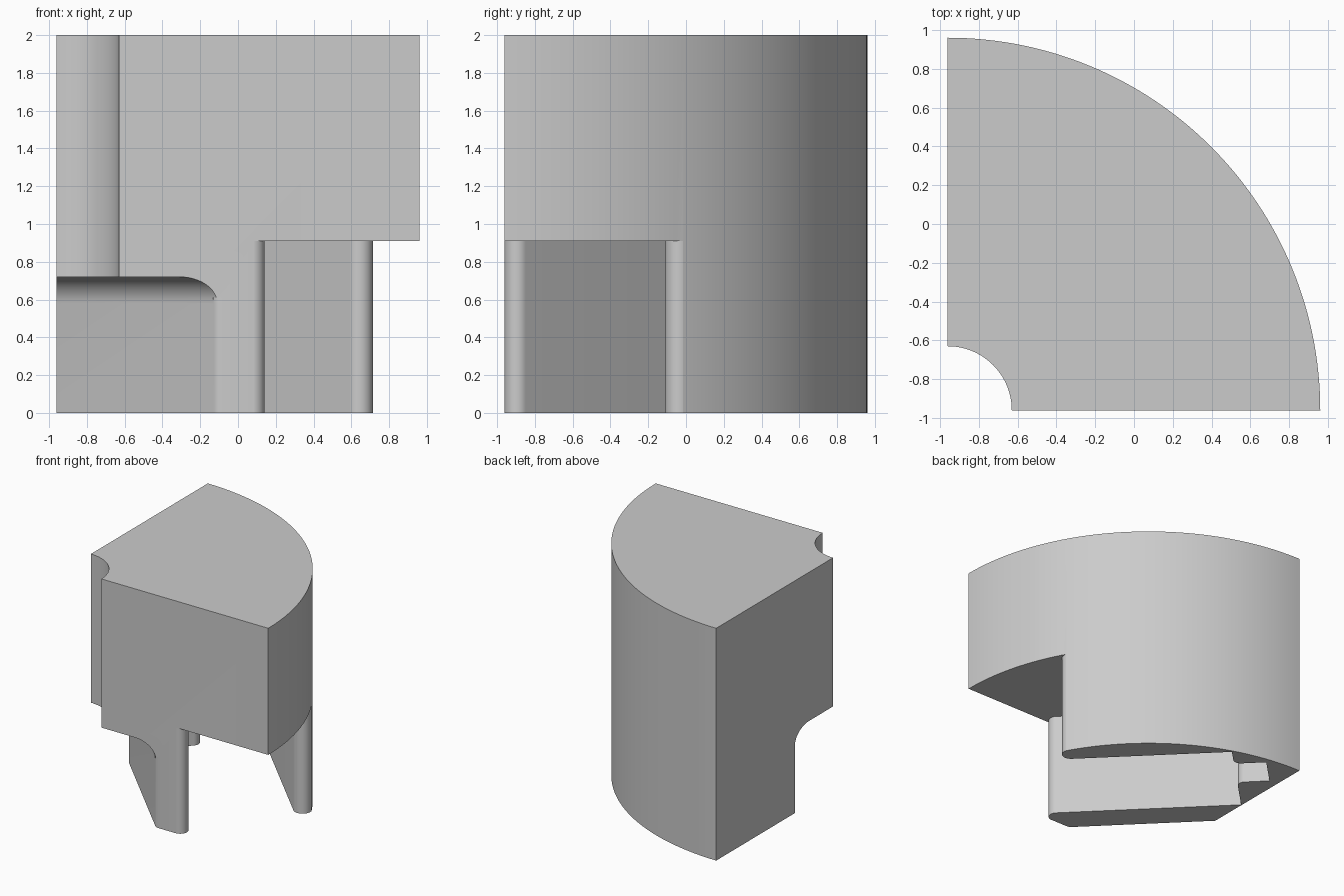
import bpy, math
from mathutils import Vector

cube = bpy.data.objects.get("Cube")
if cube:
    bpy.data.objects.remove(cube, do_unlink=True)

R2 = math.sqrt(2)
AX = -0.96            # axis of the quarter cylinder, in x and y

grey = bpy.data.materials.new("light_grey")
grey.use_nodes = True
grey.diffuse_color = (0.6, 0.6, 0.6, 1)
grey.node_tree.nodes["Principled BSDF"].inputs["Base Color"].default_value = (0.6, 0.6, 0.6, 1)


def arc(cx, cy, r, a0, a1, n=12):
    angles = [math.radians(a0 + (a1 - a0) * i / n) for i in range(n + 1)]
    return [(cx + r * math.cos(a), cy + r * math.sin(a)) for a in angles]


def diag(w, t):
    # w runs outwards along the diagonal, t runs across it
    return ((w - t) / R2, (w + t) / R2)


def prism(name, outline, lo, hi, place=lambda p, h: (p[0], p[1], h)):
    n = len(outline)
    verts = [place(p, h) for h in (lo, hi) for p in outline]
    faces = [list(range(n))[::-1], list(range(n, 2 * n))]
    faces += [[i, (i + 1) % n, n + (i + 1) % n, n + i] for i in range(n)]
    mesh = bpy.data.meshes.new(name)
    mesh.from_pydata(verts, [], faces)
    mesh.materials.append(grey)
    obj = bpy.data.objects.new(name, mesh)
    bpy.context.collection.objects.link(obj)
    bpy.context.view_layer.objects.active = obj
    bpy.ops.object.select_all(action='DESELECT')
    obj.select_set(True)
    bpy.ops.object.mode_set(mode='EDIT')
    bpy.ops.mesh.select_all(action='SELECT')
    bpy.ops.mesh.normals_make_consistent(inside=False)
    bpy.ops.object.mode_set(mode='OBJECT')
    return obj


# Quarter cylinder with a small round bite at its axis
body = prism("quarter_block",
             arc(AX, AX, 1.92, 0, 90, 64) + arc(AX, AX, 0.33, 90, 0, 24), 0, 2)

# Diagonal slot with rounded mouth and a narrower blind end
W_IN, W_OUT, N_IN, N_OUT, T_END, T_DEEP, R = -0.515, 0.354, -0.145, 0.16, 0.835, 1.1, 0.06
slot = [(0.075, -1.1)] + arc(0.075, -0.895, 0.066, -90, 45)
slot += [diag(W_IN, T_END)]
slot += [diag(*p) for p in arc(N_IN - R, T_END + R, R, -90, 0, 8)]
slot += [diag(N_IN, T_DEEP), diag(N_OUT, T_DEEP)]
slot += [diag(*p) for p in arc(N_OUT + R, T_END + R, R, 180, 270, 8)]
slot += [diag(W_OUT, T_END)]
slot += arc(0.642, -0.037, 0.073, 225, 390)
slot += [(1.2, 0.0), (1.2, -1.1)]
slot_cutter = prism("slot_cutter", slot, -0.1, 0.91)

# Diagonal recess under the axis, with a rounded ceiling
WALL = (AX - 0.11) / R2
recess = [(-2.2, -0.1), (WALL, -0.1)] + arc(WALL - 0.14, 0.58, 0.14, 0, 90) + [(-2.2, 0.72)]
recess_cutter = prism("recess_cutter", recess, -2, 2,
                      lambda p, t: (*diag(p[0], t), p[1]))

# Rounded upright edge between the recess and the front
r = 0.065
cx = -0.11 + r * math.tan(math.radians(22.5))
edge = arc(cx, AX + r, r, 225, 270, 8) + [(cx, -1.1), (-0.25, -1.1), (-0.25, -0.95)]
edge_cutter = prism("edge_cutter", edge, -0.1, 0.61)

for cutter in (slot_cutter, recess_cutter, edge_cutter):
    cutter.hide_render = True
    mod = body.modifiers.new(cutter.name, 'BOOLEAN')
    mod.operation = 'DIFFERENCE'
    mod.solver = 'EXACT'
    mod.object = cutter
    bpy.ops.object.select_all(action='DESELECT')
    body.select_set(True)
    bpy.context.view_layer.objects.active = body
    bpy.ops.object.modifier_apply(modifier=mod.name)
    bpy.data.objects.remove(cutter, do_unlink=True)

bpy.ops.object.shade_smooth_by_angle(angle=math.radians(30))
